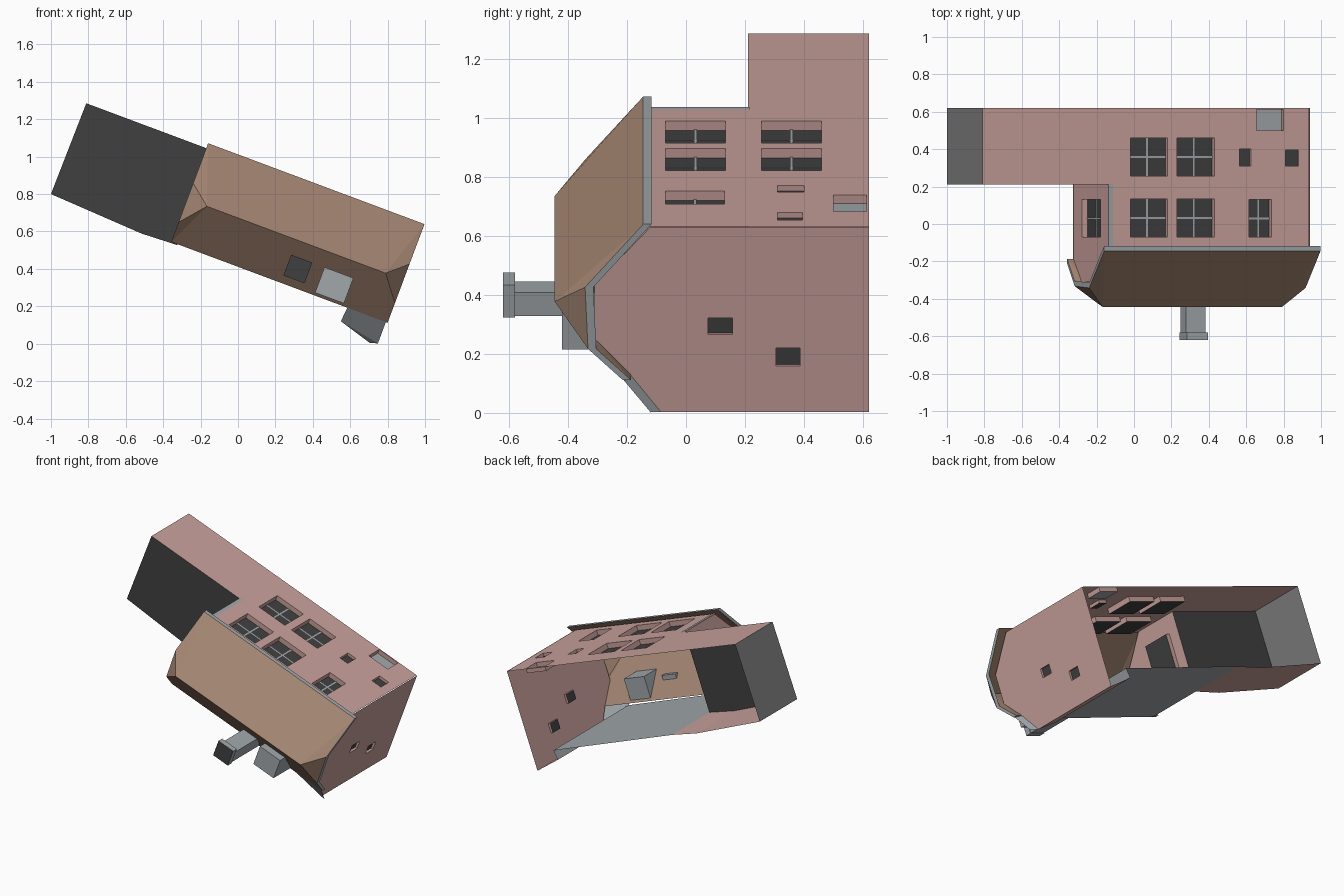
import bpy, bmesh, math
from mathutils import Vector

if "Cube" in bpy.data.objects:
    bpy.data.objects.remove(bpy.data.objects["Cube"])

ANG = math.radians(20.5)
C, S = math.cos(ANG), math.sin(ANG)


def P(u, v, y):
    """House coordinates (u along the front, v outward, y downward) to world."""
    return Vector((u * C + v * S, y, -u * S + v * C))


def mat(name, r, g, b):
    m = bpy.data.materials.new(name)
    m.diffuse_color = [(c / 255) ** 2.2 for c in (r, g, b)] + [1]
    m.use_nodes = True
    m.node_tree.nodes["Principled BSDF"].inputs["Base Color"].default_value = m.diffuse_color
    return m


PINK = mat("pink plaster", 200, 160, 155)
BROWN = mat("brown roof tiles", 162, 132, 113)
GREY = mat("grey trim", 160, 166, 170)
MID = mat("mid grey wall", 128, 128, 128)
DARK = mat("charcoal", 66, 66, 66)


def finish(name, bm, mats, normals=True):
    if normals:
        bmesh.ops.recalc_face_normals(bm, faces=bm.faces)
    me = bpy.data.meshes.new(name)
    bm.to_mesh(me)
    bm.free()
    for m in mats:
        me.materials.append(m)
    ob = bpy.data.objects.new(name, me)
    bpy.context.collection.objects.link(ob)
    return ob


def sheet(name, m, *polys):
    """Flat panels given by (u, v, y) corners."""
    bm = bmesh.new()
    for poly in polys:
        bm.faces.new([bm.verts.new(P(*p)) for p in poly])
    bmesh.ops.remove_doubles(bm, verts=bm.verts, dist=1e-4)
    return finish(name, bm, [m])


def box(name, m, u, v, y, end=None):
    """Box from ranges; the face toward -y can take a second colour."""
    bm = bmesh.new()
    bmesh.ops.create_cube(bm, size=1)
    for vert in bm.verts:
        a = [r[0] + (k + .5) * (r[1] - r[0]) for r, k in zip((u, v, y), vert.co)]
        vert.co = P(*a)
    bmesh.ops.recalc_face_normals(bm, faces=bm.faces)
    bm.normal_update()
    for f in bm.faces:
        f.material_index = 1 if end and f.normal.y < -.9 else 0
    return finish(name, bm, [m, end or m])


def wall(name, m, to3d, outline, holes, normal):
    """Wall outline (a, y) with rectangular openings (a0, a1, y0, y1)."""
    bm = bmesh.new()
    loops = [outline] + [[(a, c), (b, c), (b, d), (a, d)] for a, b, c, d in holes]
    edges = []
    for lp in loops:
        vs = [bm.verts.new(to3d(a, y, 0)) for a, y in lp]
        edges += [bm.edges.new((vs[i - 1], vs[i])) for i in range(len(vs))]
    bmesh.ops.triangle_fill(bm, edges=edges, use_beauty=True, normal=normal)
    bm.normal_update()
    for f in bm.faces:
        if f.normal.dot(normal) < 0:
            f.normal_flip()
    finish(name, bm, [m], False)


def window(name, to3d, hole, depth, bars=True, pane=DARK):
    """Recess with a pane at its back and crossing glazing bars."""
    a, b, c, d = hole
    ring = [(a, c), (b, c), (b, d), (a, d)]
    bm = bmesh.new()
    front = [bm.verts.new(to3d(*p, 0)) for p in ring]
    back = [bm.verts.new(to3d(*p, depth)) for p in ring]
    for i in range(4):
        bm.faces.new((front[i - 1], front[i], back[i], back[i - 1]))
    f = bm.faces.new(back)
    f.material_index = 1
    if bars:
        w, ma, my = .005, (a + b) / 2, (c + d) / 2
        for p, q, r, s in ((ma - w, ma + w, c, d), (a, b, my - w, my + w)):
            f = bm.faces.new([bm.verts.new(to3d(*k, depth - .004))
                              for k in ((p, r), (q, r), (q, s), (p, s))])
            f.material_index = 2
    finish(name, bm, [PINK, pane, GREY])


# Front wall, running on into the side wing
V = .92
front = lambda a, y, dep: P(a, V - dep, y)
big = [(u, u + .213, y, y + .203) for u in (-.365, -.098) for y in (-.07, .256)]
narrow = (.313, .441, -.07, .13)
small = [(.259, .323, .31, .40), (.521, .596, .31, .395)]
door = (.355, .51, .50, .612)
wall("front_wall", PINK, front,
     [(-1.21, .62), (-1.21, .21), (-.49, .21), (-.49, -.13), (.656, -.13), (.656, .62)],
     big + [narrow] + small + [door], P(0, 1, 0))
for i, h in enumerate(big + [narrow]):
    window("front_window_%d" % i, front, h, .035)
for i, h in enumerate(small):
    window("small_front_window_%d" % i, front, h, .02, False)
window("front_door", front, door, .03, False, GREY)
sheet("corner_trim", GREY, [(-.49, V + .003, -.13), (-.465, V + .003, -.13),
                            (-.465, V + .003, .215), (-.49, V + .003, .215)])

# Right gable wall
right = lambda a, y, dep: P(.66 - dep, a, y)
holes = [(.53, .59, .075, .157), (.417, .481, .305, .387)]
wall("right_wall", PINK, right,
     [(V, .62), (V, -.12), (.71, -.31), (.51, -.31), (.40, -.20), (.25, -.085), (.25, .62)],
     holes, P(1, 0, 0))
for i, h in enumerate(holes):
    window("right_window_%d" % i, right, h, .015, False)

# Left gable wall above the wing
left = lambda a, y, dep: P(-.49 + dep, a, y)
hole = (.52, .80, -.07, .13)
wall("left_wall", PINK, left,
     [(V, .21), (V, -.12), (.71, -.31), (.51, -.31), (.385, -.19), (.385, .21)],
     [hole], P(-1, 0, 0))
window("left_window", left, hole, .03)

# Back walls
sheet("back_wall", GREY, [(-.49, .38, -.20), (.485, .37, -.20), (.485, .37, .62), (-.49, .38, .62)],
      [(.485, .37, -.20), (.473, .305, -.12), (.473, .305, .62), (.485, .37, .62)])
sheet("back_bay", PINK, [(.473, .305, -.12), (.66, .25, -.085), (.66, .25, .62), (.473, .305, .62)])
sheet("back_eave_flare", GREY,
      [(.48, .385, -.215), (.70, .385, -.215), (.70, .264, -.12), (.473, .305, -.12)],
      [(.70, .385, -.215), (.70, .264, -.12), (.66, .25, -.085), (.66, .40, -.20)],
      [(.70, .264, -.12), (.66, .25, -.085), (.473, .305, -.12)])

# Side wing
sheet("wing_roof", DARK, [(-1.21, V, .21), (-.49, V, .21), (-.49, .38, .21),
                          (-.69, .371, .21), (-1.217, .399, .21)])
sheet("wing_end_wall", MID, [(-1.21, V, .21), (-1.217, .399, .21),
                             (-1.217, .399, .62), (-1.21, V, .62)])
sheet("wing_back_wall", PINK,
      [(-1.217, .399, .21), (-.69, .371, .21), (-.69, .371, .62), (-1.217, .399, .62)],
      [(-.69, .371, .21), (-.49, .38, .21), (-.49, .38, .62), (-.69, .371, .62)])

# Half-hipped roof slab with a grey rim
prof = [(.948, -.145), (.72, -.342), (.497, -.332), (.385, -.215)]
bm = bmesh.new()
layers = []
for off in (0, .028):
    ends = []
    for ue, ur in ((-.525, -.413), (.71, .607)):
        vs = [bm.verts.new(P(ue, v, y + off)) for v, y in prof]
        ends.append(vs + [bm.verts.new(P(ur, .63, -.445 + off))])
    (a0, a1, a2, a3, ar), (b0, b1, b2, b3, br) = ends
    for f in ((a0, b0, br, ar), (a0, ar, a1), (b0, b1, br), (a1, ar, a2), (b1, b2, br),
              (a3, ar, br, b3), (a3, a2, ar), (b3, br, b2)):
        bm.faces.new(f)
    layers.append([a0, a1, a2, a3, b3, b2, b1, b0])
o, n = layers
for i in range(8):
    bm.faces.new((o[i - 1], o[i], n[i], n[i - 1])).material_index = 1
finish("roof", bm, [BROWN, GREY])

# Chimney and flat-topped dormer on the back slope
box("chimney_shaft", GREY, (.105, .215), (.43, .515), (-.58, -.28))
box("chimney_cap", GREY, (.10, .22), (.427, .545), (-.62, -.58), DARK)
box("dormer", GREY, (.29, .455), (.40, .545), (-.42, -.20))
